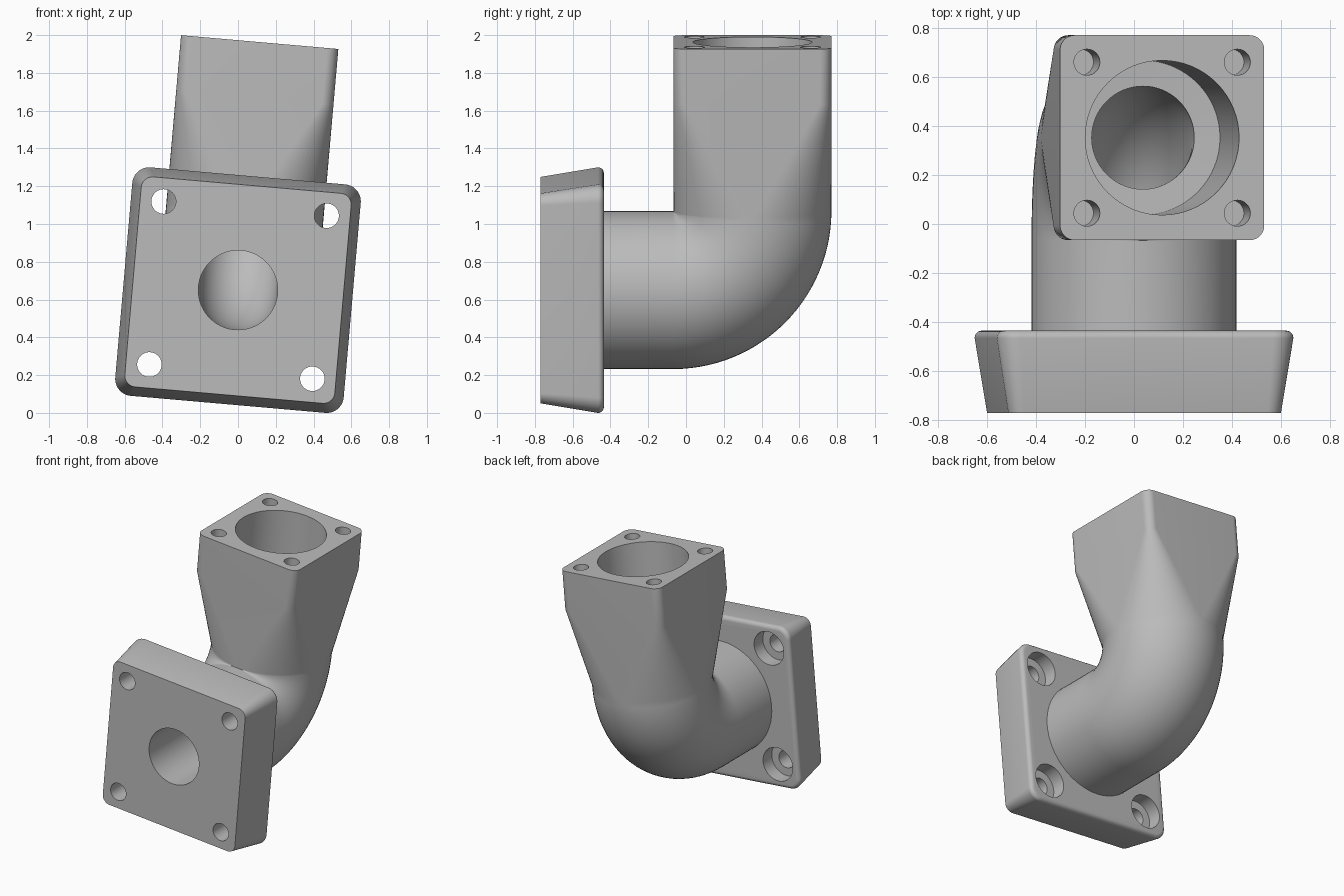
import bpy, bmesh
from math import sin, cos, pi, radians
from mathutils import Vector

BEND = 0.42                       # centre-line radius of the elbow
PIVOT = Vector((0, -0.068, BEND))  # centre of the bend
OUTLET_Y = PIVOT.y + BEND
TOP = 1.318
ARC = 16                          # segments per profile corner

cube = bpy.data.objects.get("Cube")
if cube:
    bpy.data.objects.remove(cube)

grey = bpy.data.materials.new("plain_grey")
grey.use_nodes = True
colour = (0.5, 0.5, 0.5, 1)
grey.diffuse_color = colour
grey.node_tree.nodes["Principled BSDF"].inputs["Base Color"].default_value = colour


def ring(half, radius, centre, turn=0.0):
    """Rounded square (a circle when half == radius), facing +y, turned up towards +z."""
    up = Vector((0, -sin(turn), cos(turn)))
    side = Vector((1, 0, 0))
    points = []
    for corner in range(4):
        mid = corner * pi / 2 + pi / 4
        sx, sz = (1 if cos(mid) > 0 else -1), (1 if sin(mid) > 0 else -1)
        for i in range(ARC + 1):
            a = (corner + i / ARC) * pi / 2
            x = sx * (half - radius) + radius * cos(a)
            z = sz * (half - radius) + radius * sin(a)
            points.append(Vector(centre) + side * x + up * z)
    return points


def bend_rings(radius, steps=28):
    """Circles swept through the quarter bend."""
    rings = []
    for i in range(steps + 1):
        t = pi / 2 * i / steps
        centre = PIVOT - BEND * Vector((0, -sin(t), cos(t)))
        rings.append(ring(radius, radius, centre, t))
    return rings


def skin(name, rings):
    """Closed solid through a list of rings."""
    bm = bmesh.new()
    loops = [[bm.verts.new(p) for p in r] for r in rings]
    n = len(loops[0])
    for low, high in zip(loops, loops[1:]):
        for i in range(n):
            j = (i + 1) % n
            bm.faces.new((low[i], low[j], high[j], high[i]))
    bm.faces.new(loops[0])
    bm.faces.new(loops[-1])
    bmesh.ops.remove_doubles(bm, verts=bm.verts[:], dist=1e-5)
    bmesh.ops.recalc_face_normals(bm, faces=bm.faces[:])
    mesh = bpy.data.meshes.new(name)
    bm.to_mesh(mesh)
    bm.free()
    mesh.materials.append(grey)
    obj = bpy.data.objects.new(name, mesh)
    bpy.context.collection.objects.link(obj)
    return obj


def combine(target, other, operation):
    """Apply a boolean and discard the helper."""
    mod = target.modifiers.new(operation, 'BOOLEAN')
    mod.operation = operation
    mod.solver = 'EXACT'
    mod.object = other
    bpy.context.view_layer.objects.active = target
    bpy.ops.object.modifier_apply(modifier=mod.name)
    bpy.data.objects.remove(other)


# Elbow pipe that blends from round to a square outlet
outlet = [ring(0.418, 0.06, (0, OUTLET_Y, z), pi / 2) for z in (1.02, TOP)]
fitting = skin("elbow_fitting",
               [ring(0.418, 0.418, (0, -0.6, 0))] + bend_rings(0.418) + outlet)

# Tapered square flange with a rounded rear edge
BACK, FILLET = -0.435, 0.03
sections = [ring(0.558, 0.06, (0, -0.77, 0))]
for i in range(7):
    a = pi / 2 * i / 6
    inset = FILLET * (1 - cos(a))
    sections.append(ring(0.607 - inset, 0.09 - inset,
                         (0, BACK - FILLET + FILLET * sin(a), 0)))
combine(fitting, skin("flange", sections), 'UNION')

# Narrow bore through the bend, stepping out to a wide socket
bore = [ring(0.21, 0.21, (0, -1, 0))] + bend_rings(0.21)
bore += [ring(0.315, 0.315, (0, OUTLET_Y, z), pi / 2) for z in (BEND + 0.005, 1.5)]
combine(fitting, skin("bore_cutter", bore), 'DIFFERENCE')

# Bolt holes: counterbored through the flange, blind in the outlet
for sx in (-1, 1):
    for s in (-1, 1):
        x, z = sx * 0.433, s * 0.433
        bolt = [ring(r, r, (x, y, z)) for r, y in
                ((0.065, -0.9), (0.065, -0.54), (0.125, -0.54), (0.125, -0.3))]
        combine(fitting, skin("flange_bolt_cutter", bolt), 'DIFFERENCE')
        x, y = sx * 0.308, OUTLET_Y + s * 0.308
        screw = [ring(0.053, 0.053, (x, y, h), pi / 2) for h in (TOP - 0.3, TOP + 0.1)]
        combine(fitting, skin("outlet_screw_cutter", screw), 'DIFFERENCE')

# Lean the whole fitting sideways and stand it on the floor
fitting.rotation_euler = (0, radians(5), 0)
fitting.location = (0, 0, 0.65)

bpy.ops.object.select_all(action='DESELECT')
fitting.select_set(True)
bpy.context.view_layer.objects.active = fitting
bpy.ops.object.shade_smooth_by_angle(angle=radians(25))
